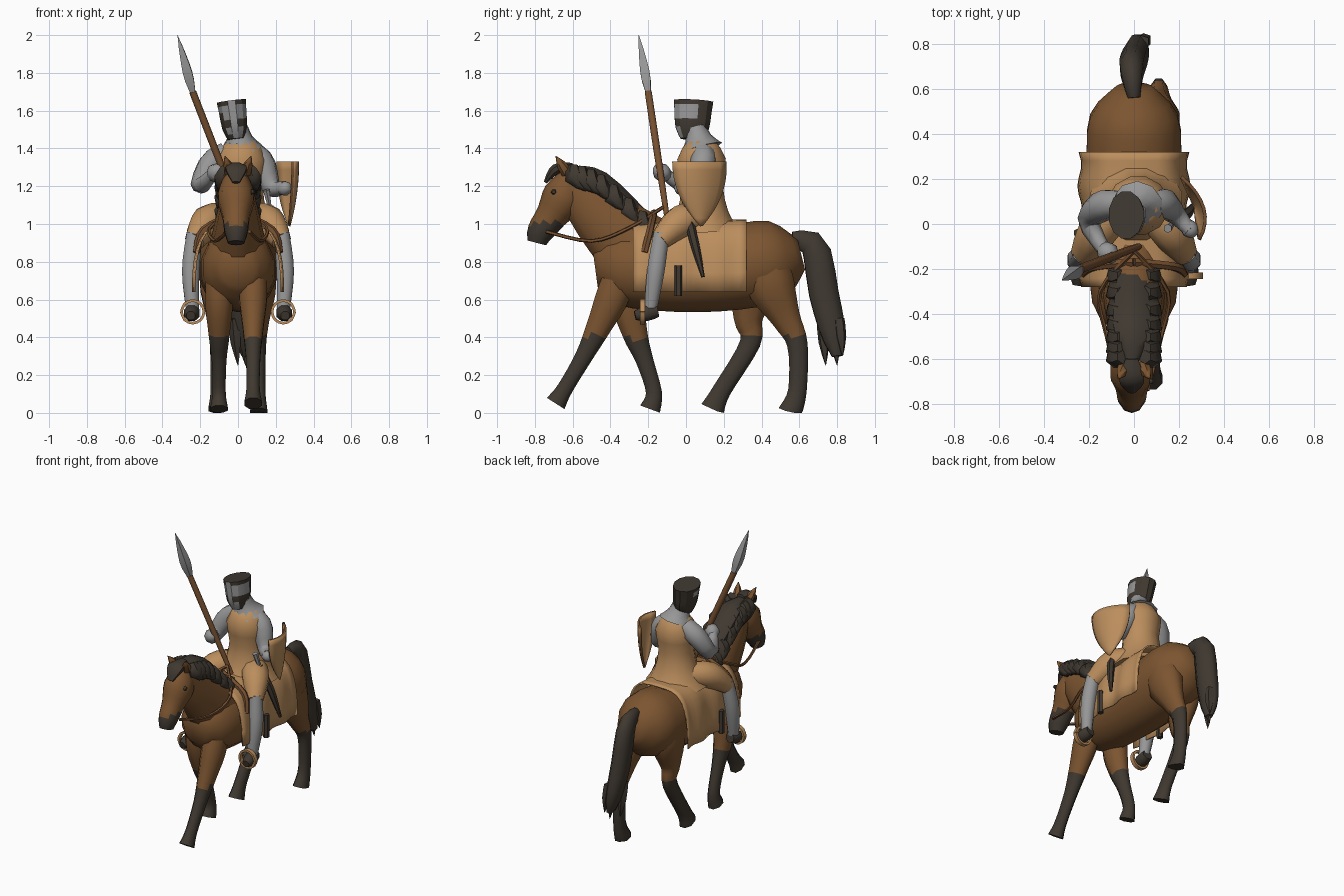
import bpy, bmesh, math
from mathutils import Vector

cube = bpy.data.objects.get("Cube")
if cube:
    bpy.data.objects.remove(cube, do_unlink=True)


def material(name, *rgb):
    made = bpy.data.materials.new(name)
    made.use_nodes = True
    made.diffuse_color = (*rgb, 1)
    shader = next(n for n in made.node_tree.nodes if n.type == 'BSDF_PRINCIPLED')
    shader.inputs["Base Color"].default_value = (*rgb, 1)
    return made


COAT = material("bay coat", .2, .09, .03)
DARK = material("dark hair", .05, .04, .03)
CLOTH = material("tan cloth", .5, .27, .11)
MAIL = material("grey mail", .31, .31, .31)
LEATHER = material("brown leather", .18, .08, .03)


def finish(name, mesh_data, materials, angle):
    """Turn a bmesh into a shaded, named object."""
    bmesh.ops.recalc_face_normals(mesh_data, faces=mesh_data.faces)
    mesh = bpy.data.meshes.new(name)
    mesh_data.to_mesh(mesh)
    mesh_data.free()
    for entry in materials:
        mesh.materials.append(entry)
    part = bpy.data.objects.new(name, mesh)
    bpy.context.scene.collection.objects.link(part)
    bpy.ops.object.select_all(action='DESELECT')
    part.select_set(True)
    bpy.context.view_layer.objects.active = part
    bpy.ops.object.shade_smooth_by_angle(angle=math.radians(angle))
    return part


def sample(values, t):
    """Smooth curve through evenly spaced numbers or vectors, t in 0..1."""
    last = len(values) - 1
    if last == 0:
        return values[0]
    i = min(int(t * last), last - 1)
    f = t * last - i
    a, b, c, d = (values[max(0, min(last, i + k))] for k in (-1, 0, 1, 2))
    return b + ((c - a) * f + (a * 2 - b * 5 + c * 4 - d) * f ** 2 + (b * 3 - a - c * 3 + d) * f ** 3) / 2


def tube(name, path, widths, main, second=None, rule=None, depth=1, rings=8, sides=8, angle=55):
    """Loft ellipses along a smooth path; faces that meet the rule get the second material."""
    bm = bmesh.new()
    points = [Vector(p) for p in path]
    centres = [sample(points, i / rings) for i in range(rings + 1)]
    loops = []
    side = None
    for i, centre in enumerate(centres):
        along = (centres[min(i + 1, rings)] - centres[max(i - 1, 0)]).normalized()
        if side is None:
            side = Vector((1, 0, 0)) if abs(along.x) < .8 else Vector((0, 1, 0))
        side = (side - along * side.dot(along)).normalized()
        up = along.cross(side) * depth
        width = max(sample(widths, i / rings), .001)
        loop = []
        for k in range(sides):
            turn = math.tau * (k + .5) / sides
            spot = centre + (side * math.cos(turn) + up * math.sin(turn)) * width
            spot.z = max(spot.z, 0)
            loop.append(bm.verts.new(spot))
        loops.append(loop)
    for low, high in zip(loops, loops[1:]):
        for k in range(sides):
            bm.faces.new((low[k - 1], low[k], high[k], high[k - 1]))
    bm.faces.new(loops[0])
    bm.faces.new(loops[-1])
    bmesh.ops.recalc_face_normals(bm, faces=bm.faces)
    if rule:
        for face in bm.faces:
            face.material_index = int(rule(face.calc_center_median(), face.normal))
    return finish(name, bm, [main, second] if second else [main], angle)


def pair(name, path, widths, main, **options):
    """Build a part on the left and mirror it to the right."""
    for label, sign in (("left", 1), ("right", -1)):
        tube(f"{label}_{name}", [(sign * x, y, z) for x, y, z in path], widths, main, **options)


def at(x, *spots):
    """Path in a plane of constant x."""
    return [(x, y, z) for y, z in spots]


def sheet(name, shape, count, materials, thickness):
    """Thickened grid surface from shape(u, v), u and v in 0..1."""
    bm = bmesh.new()
    steps = range(count + 1)
    grid = [[bm.verts.new(shape(i / count, j / count)) for j in steps] for i in steps]
    for row, following in zip(grid, grid[1:]):
        for j in range(count):
            bm.faces.new((row[j], following[j], following[j + 1], row[j + 1]))
    part = finish(name, bm, materials, 55)
    shell = part.modifiers.new("thickness", 'SOLIDIFY')
    shell.thickness = thickness
    shell.offset = 0
    shell.material_offset_rim = len(materials) - 1


# Horse trunk, neck and head
tube("horse_body", at(0, (-.48, .76), (-.35, .77), (-.05, .75), (.25, .77), (.48, .81), (.61, .84)),
     [.09, .19, .205, .215, .2, .08], COAT, depth=1.05, rings=15, sides=14)
tube("horse_neck", at(0, (-.22, .83), (-.46, 1.05), (-.61, 1.23)),
     [.16, .11, .07], COAT, depth=1.45, sides=12)
tube("horse_head", at(-.01, (-.59, 1.28), (-.645, 1.15), (-.715, 1.04), (-.77, .96), (-.79, .9)),
     [.05, .1, .075, .064, .045], COAT, DARK, lambda c, n: c.z < 1, depth=1.12, rings=12, sides=10)

# Legs with dark stockings
legs = {
    "left_foreleg": at(.08, (-.3, .9), (-.38, .64), (-.46, .46), (-.54, .3), (-.64, .13), (-.69, .05)),
    "right_foreleg": at(-.1, (-.3, .9), (-.31, .62), (-.27, .42), (-.22, .28), (-.17, .11), (-.19, .02)),
    "left_hind_leg": at(.11, (.4, .92), (.44, .7), (.53, .5), (.59, .36), (.59, .12), (.55, 0)),
    "right_hind_leg": at(-.11, (.4, .92), (.36, .7), (.33, .5), (.34, .37), (.19, .12), (.14, .02))}
for name, path in legs.items():
    hind = "hind" in name
    tube(name, path, [.06, .1 if hind else .08, .06, .042, .038, .05], COAT, DARK,
         lambda c, n: c.z < .4, depth=1.4 if hind else 1.2, rings=20)

# Mane with side locks, forelock and tail
crest = at(-.01, (-.62, 1.29), (-.45, 1.23), (-.18, .99))
tube("mane", crest, [.03, .09, .06], DARK, depth=.6)
for i in range(1, 8):
    x, y, z = sample([Vector(p) for p in crest], i / 8)
    pair(f"mane_lock_{'abcdefgh'[i]}", [(.05, y, z + .02), (.08, y, z - .04), (.1, y + .06, z - .11)],
         [.03, .05, 0], DARK, rings=4, sides=6)
tube("forelock", at(-.01, (-.6, 1.31), (-.69, 1.29), (-.745, 1.22)), [.03, .06, .02], DARK, depth=.5)
tail = [(0, .56, .92), (-.01, .68, .88), (0, .73, .63), (.02, .78, .42), (.04, .8, .3)]
tube("tail", tail, [.03, .055, .06, .05, .02], DARK, depth=1.4, rings=10)
for i in range(4):
    x, y = i * .02 - .02, .72 + i * .03
    tube(f"tail_strand_{'abcd'[i]}", [(x, y, .5), (x + .02, y + .02, .25 + i % 2 * .05)],
         [.03, .03, 0], DARK, rings=4, sides=5)


# Skirt draped over the horse, with soft folds
def drape(u, v):
    across, rise = math.cos(math.pi * v), math.sin(math.pi * v)
    fold = 1 + .04 * math.sin(u * 19) * abs(across)
    x = (.23 + .01 * u) * fold * math.copysign(abs(across) ** .5, across)
    return x, .6 * u - .28, .64 + (.36 + .02 * u) * abs(rise) ** .8


sheet("skirt", drape, 16, [CLOTH], .01)

# Rider's body and helm with a grey ridge, brow and lower face
tube("surcoat", [(.01, .09, .96), (.02, .08, 1.44)], [.21, .15, .12, .14, .08], CLOTH, depth=.95, sides=12)
tube("mail_collar", [(.015, .08, 1.4), (0, .05, 1.51)], [.115, .07, .055], MAIL, rings=4, sides=10)
tube("helm", [(-.01, .03, 1.45), (-.035, .04, 1.65)], [.045, .068, .075, .08], DARK, MAIL,
     lambda c, n: n.y < -.85 or (abs(n.z) < .5 and (n.y < .1 and 1.57 < c.z < 1.62 or n.y < -.4 and c.z < 1.52)),
     depth=1.35, rings=6, sides=12, angle=25)

# Arms and hands
tube("right_arm", [(-.06, .09, 1.38), (-.14, .08, 1.32), (-.2, .01, 1.2), (-.13, -.12, 1.27)],
     [.06, .07, .05, .03], MAIL)
tube("left_arm", [(.08, .09, 1.38), (.13, .09, 1.32), (.18, .05, 1.19), (.25, -.03, 1.2)],
     [.06, .07, .05, .03], MAIL)
tube("right_hand", [(-.14, -.1, 1.25), (-.09, -.16, 1.3)], [.03, .05, .02], MAIL, rings=4)
tube("left_hand", [(.23, 0, 1.18), (.27, -.05, 1.2)], [.03, .04, .02], MAIL, rings=4)


# Curved heater shield
def heater(u, v):
    s = 2 * u - 1
    taper = max(1 - v ** 2.3, .02)
    x = .31 - (.04 * s + .06 * s * s) * taper - .04 * v * v
    return x, .07 + .14 * s * taper + .01 * v, 1.33 - .34 * v


sheet("shield", heater, 8, [CLOTH, LEATHER], .015)

# Spear, scabbard and sword
tube("spear_shaft", [(.02, -.1, 1.03), (-.24, -.2, 1.7)], [.015, .02, .02], LEATHER)
tube("spear_blade", [(-.24, -.2, 1.7), (-.32, -.25, 2)], [.02, .035, .02, 0], MAIL, sides=4, angle=20)
tube("scabbard", [(.17, 0, 1.09), (.23, .04, .92), (.27, .09, .72)], [.02, .025, .01], DARK, sides=6)
tube("sword_hilt", [(.15, -.02, 1.18), (.17, 0, 1.08)], [.02, .01], MAIL, rings=2, sides=6)

# Rider's legs and stirrups
pair("thigh", [(.07, .08, 1.03), (.16, -.03, 1.01), (.23, -.14, .91)], [.08, .09, .055], CLOTH, sides=10)
pair("shin", [(.23, -.13, .95), (.25, -.16, .75), (.24, -.19, .53)], [.045, .05, .035], MAIL)
pair("shoe", [(.24, -.15, .54), (.25, -.27, .515)], [.035, .045, .025], DARK, rings=4)
turns = [math.tau * k / 8 for k in range(9)]
pair("stirrup", [(.24 + .06 * math.cos(a), -.23, .535 + .06 * math.sin(a)) for a in turns],
     [.01], CLOTH, depth=2, rings=16, sides=4)
pair("girth_strap", at(.25, (-.04, .78), (-.04, .62)), [.02], DARK, rings=2, sides=6)

# Ears and eyes
pair("ear", [(.04, -.63, 1.27), (.07, -.69, 1.36)], [.03, .025, 0], COAT, rings=4, sides=6)
pair("eye", [(.07, -.7, 1.17), (.085, -.7, 1.17)], [.015, .01], DARK, rings=2)

# Tack
pair("rein", [(.06, -.74, .96), (.12, -.5, .91), (.15, -.3, .98), (0, -.12, 1.09)],
     [.01], LEATHER, rings=12, sides=5)
pair("saddle_edge", [(0, -.17, 1.06), (.18, -.19, .97), (.22, -.22, .85)], [.02], LEATHER, sides=6)
